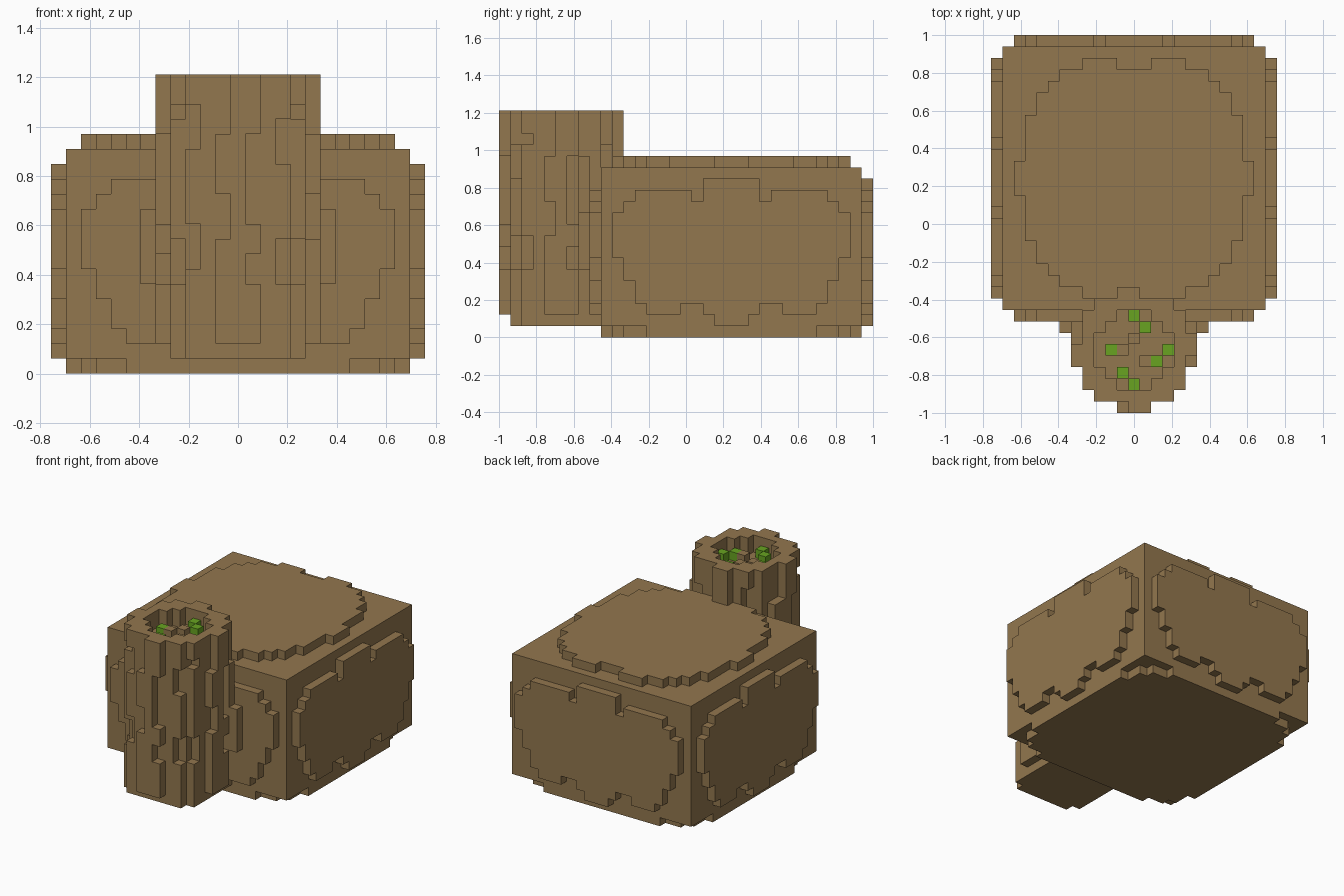
import bpy
import bmesh
import math

cube = bpy.data.objects.get("Cube")
if cube:
    bpy.data.objects.remove(cube, do_unlink=True)

V = 2 / 33          # edge of one block
MID = 20            # middle row of the body, counted from the front
HUB = 5             # middle row of the tower
taken = {}          # every filled cell and the part that owns it
colours = {}


def material(name, rgb):
    mat = bpy.data.materials.new(name)
    mat.use_nodes = True
    mat.diffuse_color = (*rgb, 1)
    mat.node_tree.nodes["Principled BSDF"].inputs["Base Color"].default_value = (*rgb, 1)
    mat.node_tree.nodes["Principled BSDF"].inputs["Roughness"].default_value = 0.9
    return mat


def fill(part, mat, cells):
    """Give the cells that are still free to a part."""
    colours[part] = mat
    for cell in cells:
        taken.setdefault(cell, part)


def block(xs, ys, zs):
    return [(i, j, k) for i in range(*xs) for j in range(*ys) for k in range(*zs)]


def build(part):
    """Make a mesh from the exposed faces of a part's cells."""
    bm = bmesh.new()
    for cell in [c for c in taken if taken[c] == part]:
        for axis in range(3):
            for side in (-1, 1):
                near = list(cell)
                near[axis] += side
                if tuple(near) in taken:
                    continue
                corners = []
                for a, b in ((-1, -1), (1, -1), (1, 1), (-1, 1)):
                    p = [0, 0, 0]
                    p[axis], p[(axis + 1) % 3], p[(axis + 2) % 3] = side, a, b
                    x, y, z = (c + d / 2 for c, d in zip(cell, p))
                    corners.append(bm.verts.new((x * V, (y + 0.5) * V - 1, (z + 0.5) * V)))
                bm.faces.new(corners if side > 0 else corners[::-1])
    bmesh.ops.remove_doubles(bm, verts=bm.verts, dist=V / 20)
    bmesh.ops.dissolve_limit(bm, angle_limit=math.radians(1), verts=bm.verts, edges=bm.edges)
    mesh = bpy.data.meshes.new(part)
    bm.to_mesh(mesh)
    bm.free()
    mesh.materials.append(colours[part])
    bpy.context.collection.objects.link(bpy.data.objects.new(part, mesh))


brown = material("clay brown", (0.29, 0.184, 0.077))
green = material("leaf green", (0.138, 0.37, 0.015))

# Flowers and soil lumps in the tower's hollow
flowers = [(0, 8), (1, 7), (-2, 5), (3, 5), (2, 4), (-1, 3), (0, 2)]
fill("flowers", green, [(i, j, 18) for i, j in flowers])
fill("soil_lumps", brown, [(i, j, 18) for i, j in ((0, 6), (-1, 5), (1, 4))])

# Tower: a round shaft with a hollow top
shaft_half = [3, 4, 4, 4, 4, 4, 4, 4, 3]
hollow_half = [0, 1, 2, 3, 3, 3, 2, 1, 0]
shaft = []
for n, half in enumerate(shaft_half):
    d = n + 1
    for i, j, k in block((-half, half + 1), (d, d + 1), (1, 20)):
        inside = 0 < n < 8 and abs(i) <= hollow_half[n]
        # ragged seams on the shaft's corner columns
        seam = n in (0, 8) and abs(i) == 3 and k in ((7, 8, 9, 15, 16, 17) if i < 0 else (6, 7, 8, 14, 15, 16))
        notch = n == 1 and abs(i) == 4 and k in (6, 7, 8, 17)
        if not (inside and k >= 18) and not seam and not notch:
            shaft.append((i, j, k))
fill("tower_shaft", brown, shaft)

# Ragged bark strips on the four sides of the tower
strips = [(-1, 2, 9), (-1, 12, 16), (0, 2, 20), (1, 2, 6), (1, 8, 10), (1, 16, 20)]
bark = []
for along, low, high in strips:
    for k in range(low, high):
        bark += [(along, HUB - 5, k), (-along, HUB + 5, k),
                 (5, HUB + along, k), (-5, HUB - along, k)]
for side in (-1, 1):
    bark += [(side * 5, 7, k) for k in range(6, 16)]
    bark += [(side * 6, 7, k) for k in range(6, 11)]
fill("tower_bark", brown, bark)

# Body: a plain core with a raised ragged plate on each face
fill("body_core", brown, block((-11, 12), (MID - 11, MID + 12), (1, 15)))
fill("bottom_plate", brown, [(i, j, k) for i, j, k in block((-11, 12), (MID - 11, MID + 12), (0, 1))
                             if i * i + (j - MID) ** 2 <= 182])

plate_low = [1, 1, 2, 3, 3, 2, 2, 2, 3, 5, 7]
plate_high = [14, 14, 14, 12, 13, 13, 13, 13, 13, 12, 11]
plates = {"front_plate": [], "back_plate": [], "left_plate": [], "right_plate": []}
for d in range(-10, 11):
    for k in range(plate_low[abs(d)], plate_high[abs(d)]):
        if k < 13 or abs(d) > 2:
            plates["front_plate"].append((d, MID - 12, k))
        plates["back_plate"].append((d, MID + 12, k))
        plates["left_plate"].append((12, MID + d, k))
        plates["right_plate"].append((-12, MID + d, k))
for name, cells in plates.items():
    fill(name, brown, cells)

top_reach = [9, 9, 10, 10, 10, 9, 9, 8, 7, 5, 1]
fill("top_plate", brown, [(i, MID + d, 15) for i in range(-10, 11)
                          for d in range(-top_reach[abs(i)], top_reach[abs(i)] + 1)])

for part in colours:
    build(part)
